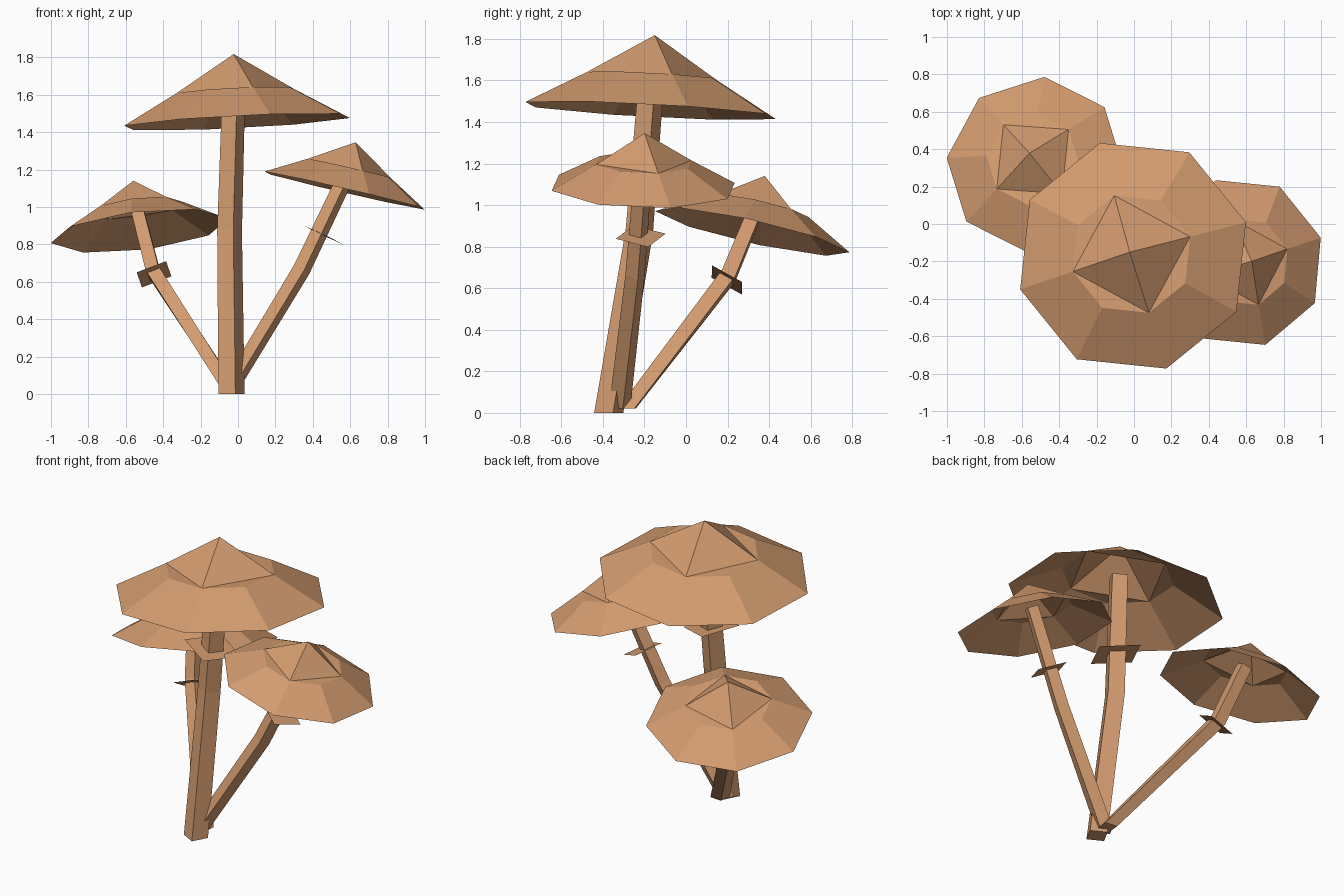
import bpy, bmesh, math
from mathutils import Vector

if "Cube" in bpy.data.objects:
    bpy.data.objects.remove(bpy.data.objects["Cube"])

mat = bpy.data.materials.new("tan")
mat.diffuse_color = (0.65, 0.33, 0.16, 1)
mat.use_nodes = True
mat.node_tree.nodes["Principled BSDF"].inputs["Base Color"].default_value = mat.diffuse_color


def section(center, normal, radius, sides, turn):
    """Regular polygon of points around center, facing along normal."""
    q = Vector((0, 0, 1)).rotation_difference(Vector(normal))
    pts = []
    for i in range(sides):
        a = math.radians(turn) + 2 * math.pi * i / sides
        p = Vector((radius * math.cos(a), radius * math.sin(a), 0))
        pts.append(Vector(center) + q @ p)
    return pts


def finish(bm, name):
    bmesh.ops.recalc_face_normals(bm, faces=bm.faces)
    mesh = bpy.data.meshes.new(name)
    bm.to_mesh(mesh)
    bm.free()
    mesh.materials.append(mat)
    bpy.context.collection.objects.link(bpy.data.objects.new(name, mesh))


def bridge(bm, a, b):
    n = len(a)
    for i in range(n):
        j = (i + 1) % n
        bm.faces.new((a[i], a[j], b[j], b[i]))


def cap(name, center, tilt, radius, turn):
    """Open eight-sided shell with a four-sided peak."""
    c, n = Vector(center), Vector(tilt).normalized()
    h = 0.577 * radius
    bm = bmesh.new()
    rim = [bm.verts.new(p) for p in section(c, n, radius, 8, turn)]
    mid = [bm.verts.new(p) for p in section(c + n * h * 0.455, n, radius * 0.52, 8, turn)]
    tip = bm.verts.new(c + n * h)
    bridge(bm, rim, mid)
    for i in range(0, 8, 2):
        k = (i + 2) % 8
        bm.faces.new((mid[i], mid[k], tip))
        bm.faces.new((mid[i], mid[i + 1], mid[k]))
    finish(bm, name)


def stem(name, path, radii, turn):
    """Square bent stalk, flat at the ground."""
    p = [Vector(v) for v in path]
    d1, d2 = (p[1] - p[0]).normalized(), (p[2] - p[1]).normalized()
    bm = bmesh.new()
    loops = [[bm.verts.new(v) for v in section(c, n, r, 4, turn)]
             for c, n, r in zip(p, ((0, 0, 1), d1 + d2, d2), radii)]
    bridge(bm, loops[0], loops[1])
    bridge(bm, loops[1], loops[2])
    bm.faces.new(loops[0][::-1])
    bm.faces.new(loops[2])
    finish(bm, name)


def ring(name, center, normal, radius, turn):
    """Thin square skirt around the stalk."""
    bm = bmesh.new()
    bm.faces.new([bm.verts.new(v) for v in section(center, normal, radius, 4, turn)])
    finish(bm, name)


# Tall middle mushroom
cap("middle_cap", (-0.005, -0.17, 1.455), (-0.05, 0.054, 1), 0.63, 16.5)
stem("middle_stem", [(-0.035, -0.372, 0), (-0.045, -0.225, 0.87), (-0.023, -0.165, 1.62)],
     (0.073, 0.069, 0.064), 16.5)
ring("middle_ring", (-0.035, -0.205, 1.13), (0.18, 0, 1), 0.172, 16.5)

# Right mushroom
cap("right_cap", (0.57, -0.206, 1.0875), (0.23, 0.026, 1), 0.46, 17)
stem("right_stem", [(-0.05, -0.32, 0.02), (0.34, -0.245, 0.665), (0.597, -0.203, 1.205)],
     (0.054, 0.049, 0.045), 17)
ring("right_ring", (0.457, -0.218, 0.85), (0.47, 0.03, 1), 0.125, 17)

# Left mushroom at the back
cap("left_cap", (-0.527, 0.319, 0.872), (-0.12, 0.224, 1), 0.48, 40)
stem("left_stem", [(-0.04, -0.285, 0.02), (-0.455, 0.205, 0.66), (-0.54, 0.343, 0.994)],
     (0.056, 0.051, 0.047), 40)
ring("left_ring", (-0.449, 0.197, 0.64), (-0.387, 0.63, 1), 0.119, 40)
